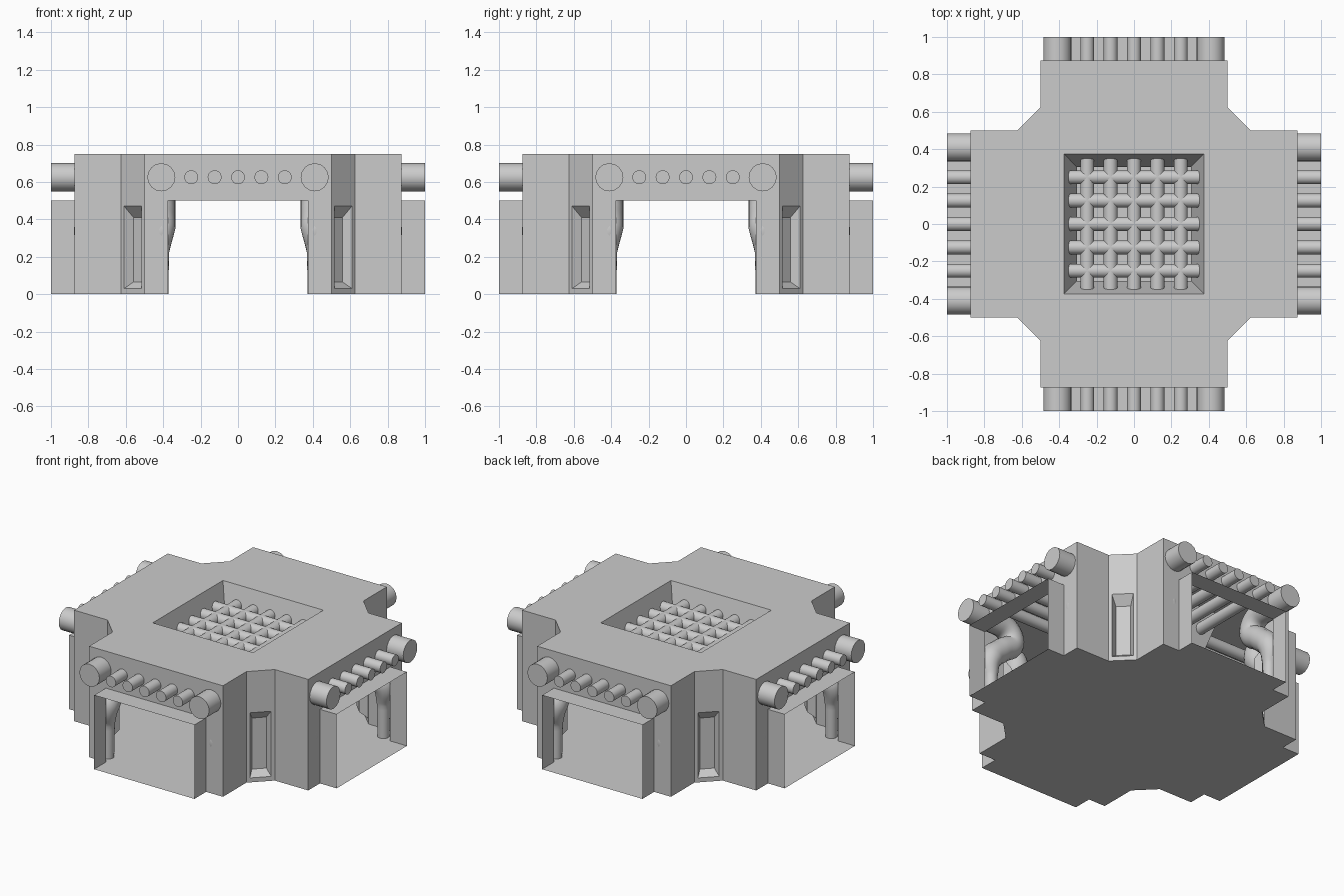
import bpy, bmesh, math
from mathutils import Vector, Matrix

if "Cube" in bpy.data.objects:
    bpy.data.objects.remove(bpy.data.objects["Cube"])


def quarter_mesh(name, polys):
    """Build the polygons of one quarter and repeat them around z."""
    bm = bmesh.new()
    for k in range(4):
        rot = Matrix.Rotation(k * math.pi / 2, 3, 'Z')
        for poly in polys:
            bm.faces.new([bm.verts.new(rot @ Vector(p)) for p in poly])
    bmesh.ops.remove_doubles(bm, verts=bm.verts, dist=1e-4)
    bmesh.ops.recalc_face_normals(bm, faces=bm.faces)
    me = bpy.data.meshes.new(name)
    bm.to_mesh(me)
    bm.free()
    ob = bpy.data.objects.new(name, me)
    bpy.context.collection.objects.link(ob)
    return ob


def wall(a, b, z0, z1):
    return [(*a, z0), (*b, z0), (*b, z1), (*a, z1)]


H, D, E = 0.75, 0.875, 0.5      # height, arm length, doorway height
W, N, C = 0.5, 0.375, 0.5625    # arm half width, doorway half width, corner middle

# Outer shell: door frame, arm sides and roof
shell = [wall((-N, -D), (N, -D), E, H)]
for s in (-1, 1):
    shell.append([(s*N, -D, 0), (s*W, -D, 0), (s*W, -D, H), (s*N, -D, H), (s*N, -D, E)])
    shell.append(wall((s*W, -D), (s*W, -0.625), 0, H))
shell.append([(-N, -N, H), (-C, -C, H), (-W, -0.625, H), (-W, -D, H), (-N, -D, H), (N, -D, H),
              (W, -D, H), (W, -0.625, H), (C, -C, H), (N, -N, H)])

# Corner chamfer with a recessed niche; u runs along the chamfer
def corner(u, z, depth=0.0):
    q = math.sqrt(0.5)
    return (C + q*(u - depth), -C + q*(u + depth), z)


def ring(hw, z0, z1, depth=0.0):
    return [corner(-hw, z0, depth), corner(hw, z0, depth), corner(hw, z1, depth), corner(-hw, z1, depth)]


rings = [ring(0.0625*math.sqrt(2), 0, H), ring(0.066, 0.03, 0.47), ring(0.045, 0.065, 0.41, 0.05)]
for a, b in zip(rings, rings[1:]):
    for i in range(4):
        j = (i + 1) % 4
        shell.append([a[i], a[j], b[j], b[i]])
shell.append(rings[-1])

# Roof vent: inward sloping sides
shell.append([(-N, -N, H), (N, -N, H), (0.305, -0.305, E), (-0.305, -0.305, E)])
quarter_mesh("corridor_shell", shell)

# Doorway sleeves standing out of each arm
quarter_mesh("doorway_sleeves", [
    wall((-N, -1), (-N, -D), 0, E),
    wall((N, -1), (N, -D), 0, E),
    [(-N, -1, E), (N, -1, E), (N, -D, E), (-N, -D, E)]])

# Floor
half = [(C, -C), (W, -0.625), (W, -D), (N, -D), (N, -1)]
quarter_mesh("floor", [[(0, 0, 0)] + [(x, y, 0) for x, y in half]
                       + [(-x, y, 0) for x, y in reversed(half)]])

# Small straight pipes crossing through the roof space
for i in range(5):
    p = -0.25 + 0.125*i
    for axis in 'xy':
        along_x = axis == 'x'
        bpy.ops.mesh.primitive_cylinder_add(
            vertices=32, radius=0.037, depth=2,
            location=(0, p, 0.625) if along_x else (p, 0, 0.625),
            rotation=(0, math.pi/2, 0) if along_x else (math.pi/2, 0, 0))
        bpy.context.object.name = f"small_pipe_{axis}_{i}"
        bpy.ops.object.shade_smooth_by_angle()

# Large pipes: enter beside each doorway, double back and drop to the floor
path = [(1, .625, 1), (.74, .625, 1), (.63, .53, 1), (.72, .44, 1),
        (.803, .35, 1), (.80, .22, .55), (.80, 0, .5)]
for k in range(4):
    for s in (-1, 1):
        name = f"large_pipe_{k}_{'left' if s < 0 else 'right'}"
        cu = bpy.data.curves.new(name, 'CURVE')
        cu.dimensions = '3D'
        cu.bevel_depth = 0.075
        cu.bevel_resolution = 6
        cu.resolution_u = 8
        cu.use_fill_caps = True
        sp = cu.splines.new('BEZIER')
        sp.bezier_points.add(len(path) - 1)
        for bp, (d, z, r) in zip(sp.bezier_points, path):
            bp.co = (s*0.41, -d, z)
            bp.radius = r
            bp.handle_left_type = bp.handle_right_type = 'AUTO'
        for i in (0, 1):
            sp.bezier_points[i].handle_left_type = 'ALIGNED' if i else 'VECTOR'
            sp.bezier_points[i].handle_right_type = 'ALIGNED' if i else 'VECTOR'
        b = sp.bezier_points[1]
        b.handle_left = (s*0.41, -0.82, 0.625)
        b.handle_right = (s*0.41, -0.68, 0.625)
        ob = bpy.data.objects.new(name, cu)
        ob.rotation_euler.z = k * math.pi / 2
        bpy.context.collection.objects.link(ob)
        bpy.ops.object.select_all(action='DESELECT')
        ob.select_set(True)
        bpy.context.view_layer.objects.active = ob
        bpy.ops.object.convert(target='MESH')
        bpy.ops.object.shade_smooth_by_angle()
